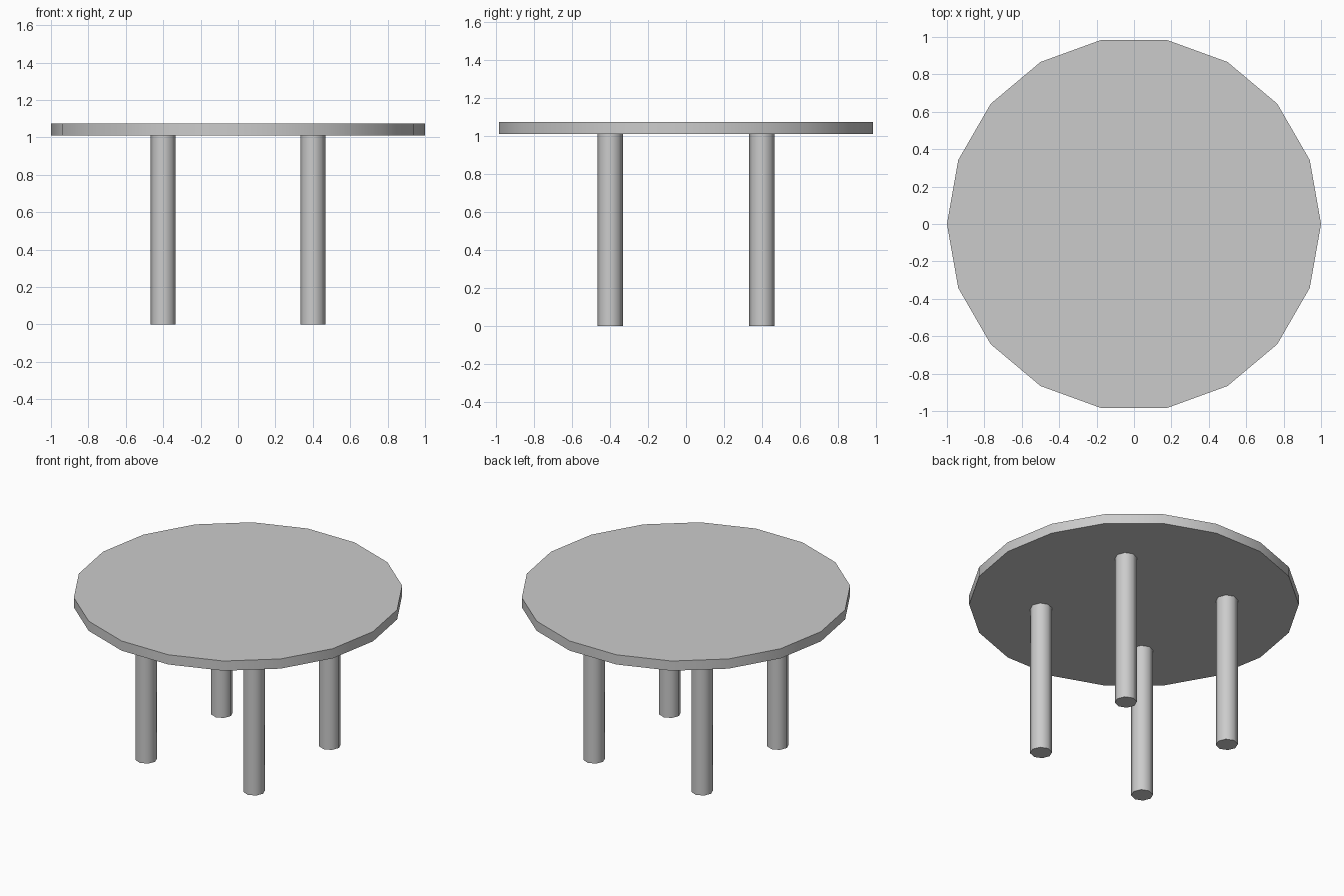
import bpy
import math

cube = bpy.data.objects.get("Cube")
if cube:
    bpy.data.objects.remove(cube, do_unlink=True)

# Single plain grey
grey = bpy.data.materials.new("plain_grey")
grey.use_nodes = True
colour = (0.6, 0.6, 0.6, 1.0)
grey.diffuse_color = colour
grey.node_tree.nodes["Principled BSDF"].inputs["Base Color"].default_value = colour


def cylinder(name, sides, radius, x, y, bottom, top):
    """Upright prism with a corner on the x axis, smooth sides and flat ends."""
    bpy.ops.mesh.primitive_cylinder_add(
        vertices=sides, radius=radius, depth=top - bottom,
        location=(x, y, (bottom + top) / 2), rotation=(0, 0, math.pi / 2))
    obj = bpy.context.object
    obj.name = name
    obj.data.materials.append(grey)
    bpy.ops.object.transform_apply(location=False, rotation=True, scale=False)
    bpy.ops.object.shade_smooth_by_angle(angle=math.radians(50))
    return obj


LEG_TOP = 1.01
LEG_OFFSET = 0.4

# Round table top
cylinder("table_top", 18, 1.0, 0, 0, LEG_TOP, 1.075)

# Four legs
for depth_name, sy in (("front", -1), ("back", 1)):
    for side_name, sx in (("right", -1), ("left", 1)):
        cylinder(f"{depth_name}_{side_name}_leg", 8, 0.067,
                 sx * LEG_OFFSET, sy * LEG_OFFSET, 0, LEG_TOP)
